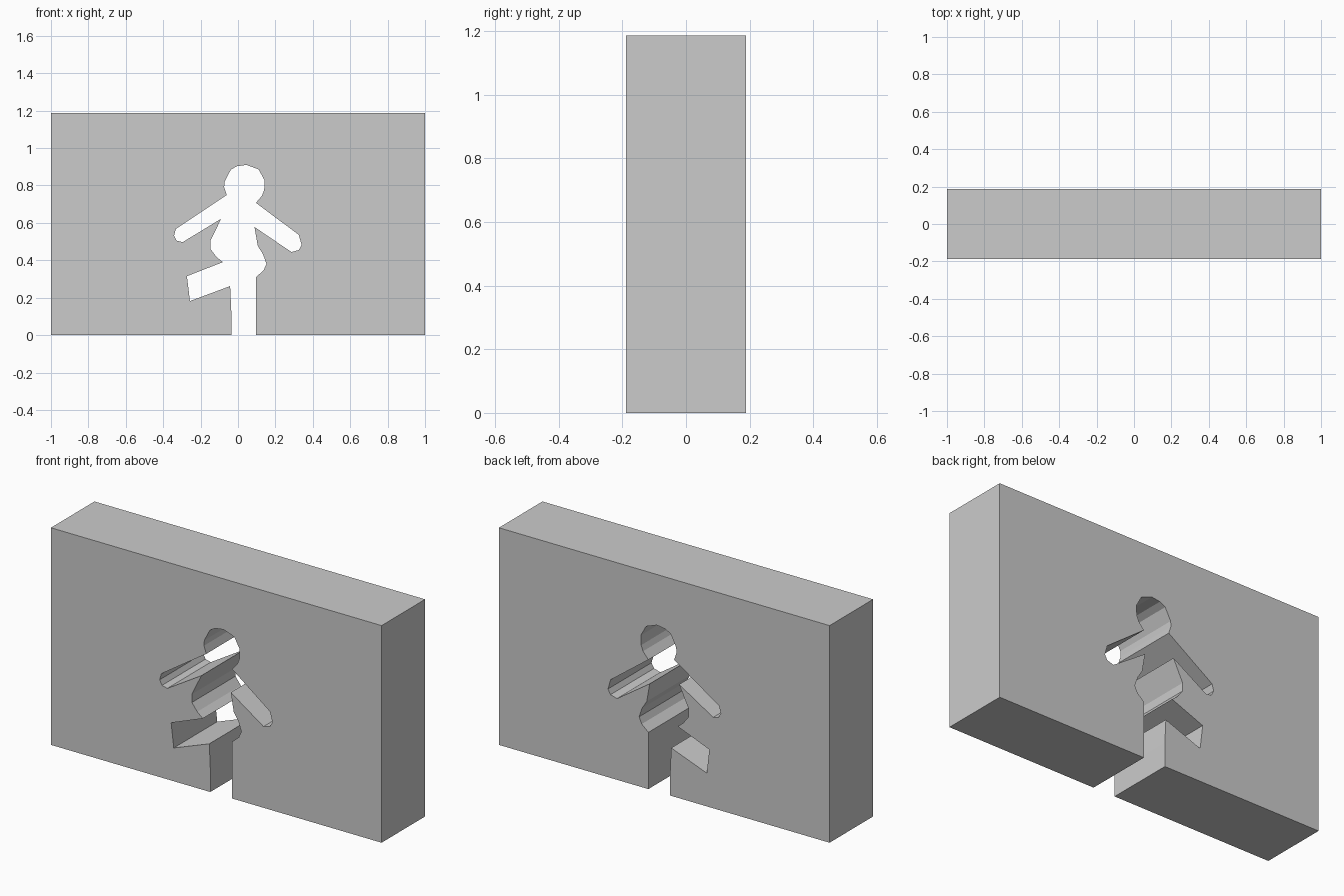
import bpy, bmesh
from mathutils import Vector

if "Cube" in bpy.data.objects:
    bpy.data.objects.remove(bpy.data.objects["Cube"])

HALF_DEPTH = 0.188
HEIGHT = 1.187

# Figure-shaped opening (x, z), from the left of the standing leg clockwise
raised_leg = [(-0.036, 0), (-0.036, 0.13), (-0.042, 0.262), (-0.257, 0.182),
              (-0.273, 0.315), (-0.081, 0.39)]
left_waist = [(-0.115, 0.418), (-0.147, 0.46), (-0.147, 0.505), (-0.09, 0.622)]
left_arm = [(-0.296, 0.497), (-0.328, 0.505), (-0.342, 0.532), (-0.332, 0.568)]
head = [(-0.06, 0.749), (-0.074, 0.79), (-0.072, 0.82), (-0.038, 0.885),
        (-0.005, 0.903), (0.045, 0.91), (0.11, 0.886), (0.142, 0.828),
        (0.14, 0.775), (0.128, 0.745), (0.096, 0.707)]
right_arm = [(0.325, 0.536), (0.34, 0.482), (0.325, 0.455), (0.286, 0.444)]
right_waist = [(0.088, 0.578), (0.106, 0.476), (0.134, 0.432), (0.152, 0.38),
               (0.136, 0.345), (0.096, 0.31), (0.096, 0)]
figure = raised_leg + left_waist + left_arm + head + right_arm + right_waist

# Slab outline wraps around the opening, which is open at the floor
outline = [(-1, 0)] + figure + [(1, 0), (1, HEIGHT), (-1, HEIGHT)]

# Wall slab: one profile pulled through its thickness
bm = bmesh.new()
face = bm.faces.new([bm.verts.new((x, -HALF_DEPTH, z)) for x, z in outline])
result = bmesh.ops.extrude_face_region(bm, geom=[face])
back = [v for v in result["geom"] if isinstance(v, bmesh.types.BMVert)]
bmesh.ops.translate(bm, verts=back, vec=Vector((0, 2 * HALF_DEPTH, 0)))
# Keep the front cap if the extrusion removed it
front = [v for v in bm.verts if v.co.y < 0]
if not any(all(v.co.y < 0 for v in f.verts) for f in bm.faces):
    bmesh.ops.contextual_create(bm, geom=front)
bmesh.ops.recalc_face_normals(bm, faces=bm.faces)
bmesh.ops.triangulate(bm, faces=[f for f in bm.faces if len(f.verts) > 4])
bmesh.ops.recalc_face_normals(bm, faces=bm.faces)

mesh = bpy.data.meshes.new("wall_with_figure_opening")
bm.to_mesh(mesh)
bm.free()
wall = bpy.data.objects.new("wall_with_figure_opening", mesh)
bpy.context.collection.objects.link(wall)
